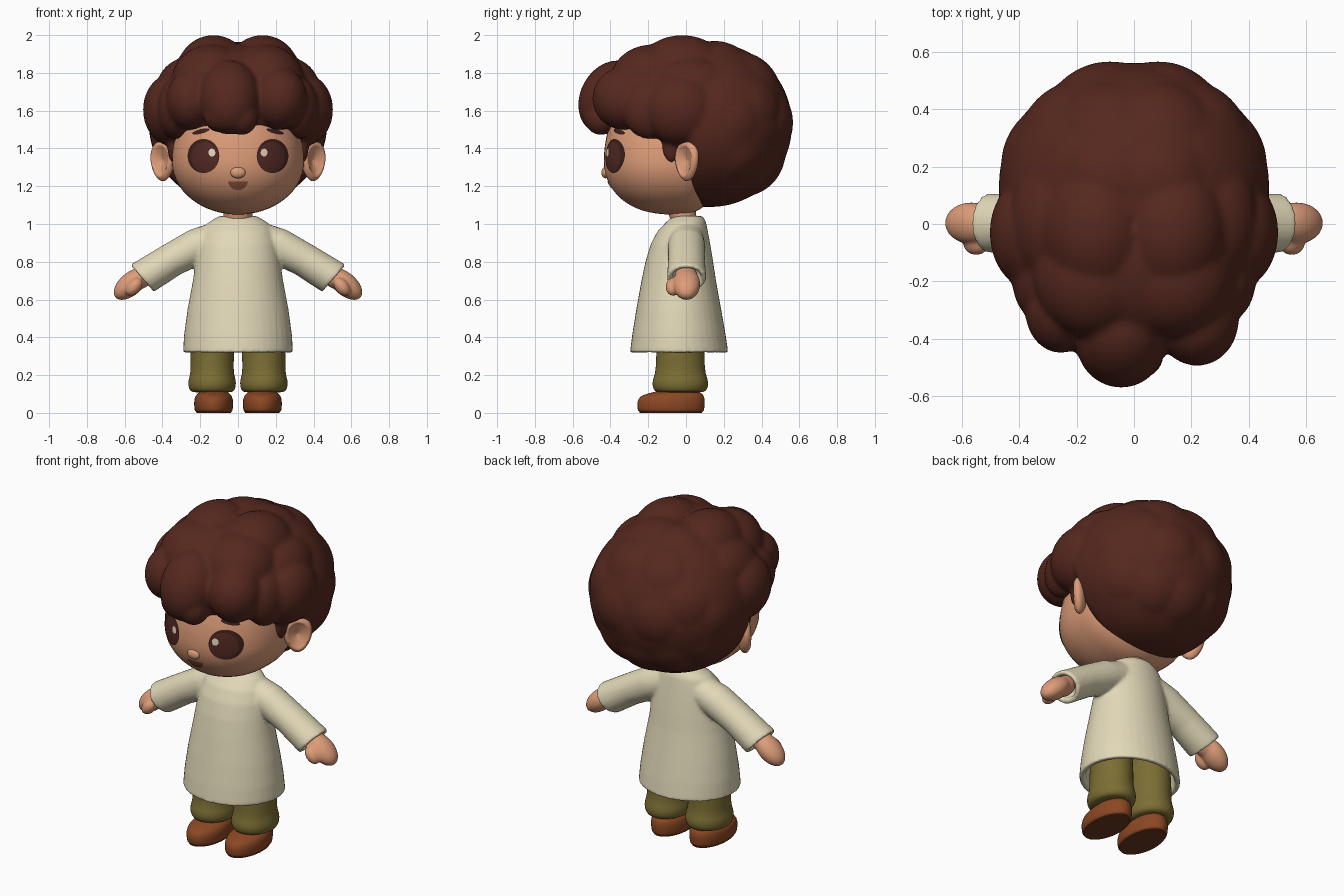
import bpy, bmesh, math
from mathutils import Vector, Matrix

if "Cube" in bpy.data.objects:
    bpy.data.objects.remove(bpy.data.objects["Cube"])


def material(name, rgb):
    m = bpy.data.materials.new(name)
    m.use_nodes = True
    m.diffuse_color = (*rgb, 1)
    bsdf = next(n for n in m.node_tree.nodes if n.type == "BSDF_PRINCIPLED")
    bsdf.inputs["Base Color"].default_value = (*rgb, 1)
    bsdf.inputs["Roughness"].default_value = 0.8
    return m


HAIR = material("chestnut brown", (0.092, 0.021, 0.013))
SKIN = material("warm skin", (0.73, 0.335, 0.19))
CLOTH = material("cream cloth", (0.76, 0.69, 0.48))
OLIVE = material("olive cloth", (0.20, 0.155, 0.034))
LEATHER = material("russet leather", (0.26, 0.064, 0.017))
SOLE = material("dark sole", (0.15, 0.04, 0.013))
DARK = material("dark brown", (0.045, 0.014, 0.011))
IRIS = material("iris brown", (0.085, 0.022, 0.017))
MOUTH = material("mouth red brown", (0.30, 0.09, 0.048))
GLINT = material("eye glint", (0.85, 0.73, 0.55))


def finish(name, bm, mat, mirror=False, voxel=0, smooth=3, subdiv=0):
    """Turn a bmesh into an object, with optional mirroring, fusing and subdivision."""
    bmesh.ops.recalc_face_normals(bm, faces=bm.faces[:])
    me = bpy.data.meshes.new(name)
    bm.to_mesh(me)
    bm.free()
    me.materials.append(mat)
    for p in me.polygons:
        p.use_smooth = True
    me.set_sharp_from_angle(angle=math.radians(60))
    ob = bpy.data.objects.new(name, me)
    bpy.context.collection.objects.link(ob)
    if mirror:
        mod = ob.modifiers.new("mirror", "MIRROR")
        mod.use_mirror_merge = False
    if voxel:
        mod = ob.modifiers.new("fuse", "REMESH")
        mod.mode = "VOXEL"
        mod.voxel_size = voxel
        mod.use_smooth_shade = True
        mod = ob.modifiers.new("soften", "SMOOTH")
        mod.factor = 0.5
        mod.iterations = smooth
    if subdiv:
        mod = ob.modifiers.new("round", "SUBSURF")
        mod.levels = mod.render_levels = subdiv
    return ob


def ball(bm, loc, radii, turn=0, axis="Y", shape=None):
    """Add an ellipsoid; shape optionally reshapes the unit sphere first."""
    vs = bmesh.ops.create_uvsphere(bm, u_segments=48, v_segments=32, radius=1)["verts"]
    if shape:
        for v in vs:
            v.co = shape(v.co)
    mat = Matrix.Translation(loc) @ Matrix.Rotation(math.radians(turn), 4, axis) @ Matrix.Diagonal((*radii, 1))
    bmesh.ops.transform(bm, matrix=mat, verts=vs)


def loft(bm, rings, n=40):
    """Skin closed ellipses given as (centre, half axis u, half axis v)."""
    loops = []
    for c, u, v in rings:
        turns = [2 * math.pi * i / n for i in range(n)]
        loops.append([bm.verts.new(c + u * math.cos(t) + v * math.sin(t)) for t in turns])
    for a, b in zip(loops, loops[1:]):
        for i in range(n):
            j = (i + 1) % n
            bm.faces.new((a[i], a[j], b[j], b[i]))
    bm.faces.new(loops[0])
    bm.faces.new(loops[-1])


def flat_ring(x, y, z, rx, ry):
    return Vector((x, y, z)), Vector((rx, 0, 0)), Vector((0, ry, 0))


# Head: a rounded form with a forward chin and a shallow flat face
HX, HZ, HY = 0.35, 1.33, -0.05
FRONT, BACK, LOW, HIGH = 0.385, 0.24, 0.28, 0.45


def face_y(x, z):
    dz = (z - HZ) / (LOW if z < HZ else HIGH)
    return HY - FRONT * max(0.0, 1 - (x / HX) ** 2 - dz * dz) ** 0.4


def head_shape(co):
    y = math.copysign(abs(co.y) ** 0.8, co.y)
    return Vector((co.x * HX, y * (FRONT if y < 0 else BACK), co.z * (LOW if co.z < 0 else HIGH)))


bm = bmesh.new()
ball(bm, (0, HY, HZ), (1, 1, 1), shape=head_shape)
ball(bm, (0, face_y(0, 1.27) + 0.002, 1.272), (0.04, 0.022, 0.03))
finish("head", bm, SKIN)


# Ears: discs with a hollow on the outer front side
def ear_shape(co):
    r = math.hypot(co.x, co.z)
    dent = max(0.0, 1 - r / 0.75) ** 0.7 * 1.2 if co.y < 0 else 0
    return Vector((co.x * (1 + 0.2 * co.z), co.y + dent, co.z))


bm = bmesh.new()
ball(bm, (0.398, 0.005, 1.335), (0.08, 0.04, 0.108), 43, "Z", ear_shape)
finish("ears", bm, SKIN, mirror=True)

bm = bmesh.new()
loft(bm, [flat_ring(0, 0.01, 0.98, 0.08, 0.075), flat_ring(0, -0.02, 1.05, 0.077, 0.072),
          flat_ring(0, -0.03, 1.14, 0.085, 0.08)])
finish("neck", bm, SKIN)


# Facial features: thin plates that follow the face
def patch(name, x, z, rx, rz, mat, lift, tilt=0, start=0, sweep=2 * math.pi, mirror=True):
    bm = bmesh.new()
    n, rows = 36, 6
    grid = []
    for k in range(rows + 1):
        row = []
        for i in range(n + 1):
            t = start + sweep * i / n
            u, w = rx * k / rows * math.cos(t), rz * k / rows * math.sin(t)
            px = x + u * math.cos(tilt) - w * math.sin(tilt)
            pz = z + u * math.sin(tilt) + w * math.cos(tilt)
            row.append(bm.verts.new((px, face_y(px, pz) - lift, pz)))
        grid.append(row)
    for a, b in zip(grid, grid[1:]):
        for i in range(n):
            bm.faces.new((a[i], b[i], b[i + 1], a[i + 1]))
    bmesh.ops.remove_doubles(bm, verts=bm.verts[:], dist=0.0002)
    ob = finish(name, bm, mat, mirror=mirror)
    # Plates face forward
    if sum(p.normal.y for p in ob.data.polygons) > 0:
        ob.data.flip_normals()


patch("eye_rims", 0.183, 1.36, 0.084, 0.09, DARK, 0.003)
patch("irises", 0.177, 1.354, 0.071, 0.08, IRIS, 0.006)
patch("eye_glints", 0.138, 1.378, 0.018, 0.021, GLINT, 0.009)
patch("eyebrows", 0.197, 1.49, 0.047, 0.012, DARK, 0.004, tilt=-0.25)
patch("mouth", 0, 1.226, 0.052, 0.046, MOUTH, 0.004, start=math.pi, sweep=math.pi, mirror=False)


# Hair: a back dome with a flat front, plus overlapping locks, fused into one soft mass
def dome_shape(co):
    return Vector((co.x, -0.36 * (-co.y) ** 0.35 if co.y < 0 else co.y, co.z))


DOME, SIZE = Vector((0, 0.13, 1.525)), Vector((0.472, 0.432, 0.435))
bm = bmesh.new()
ball(bm, DOME, SIZE, shape=dome_shape)
# Swellings over the dome
for x, y, z in [(0.35, 0.95, 0.05), (0.72, 0.68, 0.3), (0.3, 0.65, 0.7), (0.45, 0.65, -0.6),
                (0, 0.75, -0.66), (0.93, 0.35, 0.05), (0.8, 0.4, -0.45), (0.28, 0.1, 0.95)]:
    for side in {1 if x == 0 else -1, 1}:
        way = Vector((side * x, y, z)).normalized()
        ball(bm, DOME + way * SIZE * 0.5, (0.243, 0.235, 0.237))
paired = [
    ((0.35, -0.03, 1.605), (0.153, 0.20, 0.19)),
    ((0.25, 0.02, 1.72), (0.18, 0.24, 0.165)),
    ((0.13, -0.02, 1.79), (0.20, 0.25, 0.21)),
    ((0.14, -0.18, 1.76), (0.21, 0.22, 0.19)),
    ((0.325, -0.19, 1.61), (0.10, 0.15, 0.16)),
    ((0.34, -0.075, 1.42), (0.035, 0.055, 0.10)),
]
single = [
    ((0, -0.10, 1.66), (0.40, 0.34, 0.29)),
    ((0.02, -0.45, 1.565), (0.085, 0.09, 0.095)),
    ((-0.10, -0.44, 1.585), (0.085, 0.10, 0.10)),
    ((0.22, -0.335, 1.665), (0.145, 0.16, 0.165)),
    ((-0.255, -0.30, 1.655), (0.125, 0.15, 0.155)),
]
for loc, radii in single:
    ball(bm, loc, radii)
for (x, y, z), radii in paired:
    for side in (1, -1):
        ball(bm, (side * x, y, z), radii)
# Middle fringe lock leans back at the top
ball(bm, (-0.045, -0.40, 1.67), (0.16, 0.16, 0.205), -28, "X")
finish("hair", bm, HAIR, voxel=0.013, smooth=9)

# Tunic: hollow body and hollow sleeves, as (z, half width, front y, back y)
body = [(0.62, 0.20, -0.18, 0.11), (0.45, 0.25, -0.23, 0.17), (0.322, 0.262, -0.262, 0.192),
        (0.318, 0.292, -0.297, 0.224), (0.42, 0.285, -0.284, 0.209), (0.55, 0.267, -0.263, 0.186),
        (0.70, 0.239, -0.236, 0.159), (0.80, 0.224, -0.215, 0.144), (0.89, 0.21, -0.188, 0.129),
        (0.96, 0.188, -0.152, 0.116), (1.01, 0.155, -0.105, 0.106), (1.042, 0.10, -0.068, 0.09)]
bm = bmesh.new()
loft(bm, [flat_ring(0, (f + b) / 2, z, rx, (b - f) / 2) for z, rx, f, b in body])
# Sleeve sections run (x, z, slope in degrees, thickness, depth) from shoulder to inside the cuff
sleeve = [(0.08, 0.93, 24, 0.092, 0.09), (0.21, 0.885, 30, 0.096, 0.098), (0.355, 0.808, 32, 0.09, 0.098),
          (0.508, 0.712, 41, 0.095, 0.104), (0.508, 0.712, 41, 0.068, 0.078), (0.46, 0.75, 41, 0.06, 0.07)]
for side in (1, -1):
    loft(bm, [(Vector((side * x, 0.003, z)),
               Vector((side * math.sin(math.radians(a)), 0, math.cos(math.radians(a)))) * r,
               Vector((0, depth, 0))) for x, z, a, r, depth in sleeve])
finish("tunic", bm, CLOTH, voxel=0.0095, smooth=7)

# Mitten hands with thumbs
bm = bmesh.new()
ball(bm, (0.568, 0.003, 0.682), (0.108, 0.072, 0.06), 41)
ball(bm, (0.51, 0, 0.72), (0.08, 0.06, 0.058), 38)
ball(bm, (0.55, -0.068, 0.668), (0.055, 0.04, 0.036), 50)
finish("hands", bm, SKIN, mirror=True, voxel=0.008, smooth=4)

# Trousers with gathered cuffs, as (z, half width, half depth)
legs = [(0.108, 0.095, 0.11), (0.112, 0.115, 0.135), (0.14, 0.127, 0.149), (0.175, 0.126, 0.147),
        (0.205, 0.115, 0.134), (0.26, 0.114, 0.128), (0.35, 0.118, 0.128), (0.58, 0.10, 0.11)]
bm = bmesh.new()
loft(bm, [flat_ring(0.137, -0.03, z, rx, ry) for z, rx, ry in legs])
finish("trousers", bm, OLIVE, mirror=True, subdiv=1)

# Shoes, as (z, centre y, half width, half length)
shoe = [(0.002, -0.08, 0.094, 0.168), (0.008, -0.08, 0.1, 0.175), (0.04, -0.08, 0.104, 0.18),
        (0.075, -0.078, 0.103, 0.178), (0.097, -0.068, 0.092, 0.16), (0.108, -0.05, 0.075, 0.125),
        (0.13, -0.03, 0.06, 0.08)]
bm = bmesh.new()
loft(bm, [flat_ring(0.129, y, z, rx, ry) for z, y, rx, ry in shoe])
finish("shoes", bm, LEATHER, mirror=True, subdiv=1)

bm = bmesh.new()
loft(bm, [flat_ring(0.129, -0.08, z, 0.092, 0.165) for z in (0, 0.004)])
finish("shoe_soles", bm, SOLE, mirror=True)
